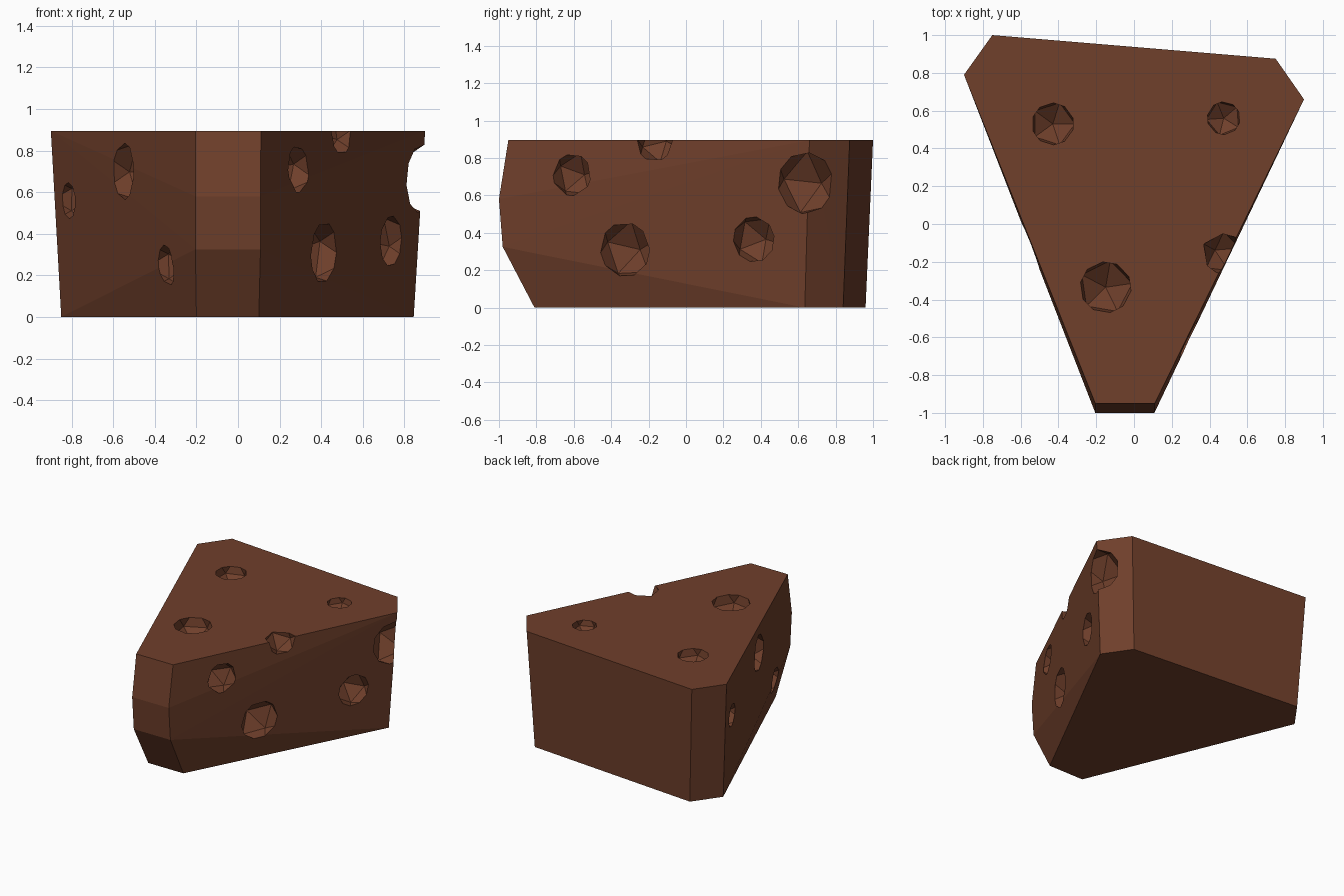
import bpy, bmesh
from mathutils import Vector, Matrix

if "Cube" in bpy.data.objects:
    bpy.data.objects.remove(bpy.data.objects["Cube"])

# One flat colour
brown = bpy.data.materials.new("warm brown")
brown.diffuse_color = (0.16, 0.05, 0.024, 1)
brown.use_nodes = True
brown.node_tree.nodes["Principled BSDF"].inputs["Base Color"].default_value = brown.diffuse_color


def make_object(name, bm):
    mesh = bpy.data.meshes.new(name)
    bmesh.ops.recalc_face_normals(bm, faces=bm.faces)
    bm.to_mesh(mesh)
    bm.free()
    mesh.materials.append(brown)
    obj = bpy.data.objects.new(name, mesh)
    bpy.context.collection.objects.link(obj)
    return obj


# Wedge body: top and bottom outlines plus a rounded nose
top = [(-0.205, -0.95), (0.11, -0.95), (0.9, 0.66), (0.75, 0.875), (-0.75, 1.0), (-0.9, 0.79)]
bottom = [(-0.2, -0.81), (0.1, -0.81), (0.845, 0.635), (0.705, 0.84), (-0.705, 0.96), (-0.85, 0.76)]
nose = [(-1.0, 0.58), (-0.98, 0.325)]
bm = bmesh.new()
for x, y in top:
    bm.verts.new((x, y, 0.895))
for x, y in bottom:
    bm.verts.new((x, y, 0))
for y, z in nose:
    for x in (-0.205, 0.108):
        bm.verts.new((x, y, z))
bmesh.ops.convex_hull(bm, input=bm.verts)
bmesh.ops.dissolve_limit(bm, angle_limit=0.01, verts=bm.verts, edges=bm.edges)
wedge = make_object("cheese_wedge", bm)

# Holes: centre, rim radius and facing direction
UP, RIGHT, LEFT = Vector((0, 0, 1)), Vector((0.9, -0.44, 0)), Vector((-0.93, -0.37, 0))
holes = [
    ((-0.43, 0.53, 0.9), 0.115, UP),
    ((0.475, 0.56, 0.9), 0.09, UP),
    ((-0.15, -0.335, 0.9), 0.14, UP),
    ((0.27, -0.6, 0.71), 0.115, RIGHT),
    ((0.48, -0.16, 0.89), 0.11, RIGHT),
    ((0.4, -0.32, 0.31), 0.15, RIGHT),
    ((0.73, 0.365, 0.365), 0.125, RIGHT),
    ((0.88, 0.64, 0.665), 0.17, RIGHT),
    ((-0.815, 0.6, 0.56), 0.09, LEFT),
    ((-0.535, -0.1, 0.7), 0.14, LEFT),
    ((-0.35, -0.59, 0.25), 0.10, LEFT),
]
bm = bmesh.new()
for i, (centre, radius, facing) in enumerate(holes):
    turn = facing.to_track_quat('Z', 'Y').to_matrix().to_4x4()
    spin = Matrix.Rotation(i * 0.7, 4, 'Z')
    bmesh.ops.create_icosphere(bm, subdivisions=1, radius=radius / 0.88,
                               matrix=Matrix.Translation(centre) @ turn @ spin)
cutter = make_object("hole_cutter", bm)
cutter.hide_render = True

# Carve the holes and bake the result
cut = wedge.modifiers.new("holes", 'BOOLEAN')
cut.operation = 'DIFFERENCE'
cut.solver = 'EXACT'
cut.object = cutter
depsgraph = bpy.context.evaluated_depsgraph_get()
carved = bpy.data.meshes.new_from_object(wedge.evaluated_get(depsgraph))
wedge.modifiers.clear()
wedge.data = carved
bpy.data.objects.remove(cutter)
